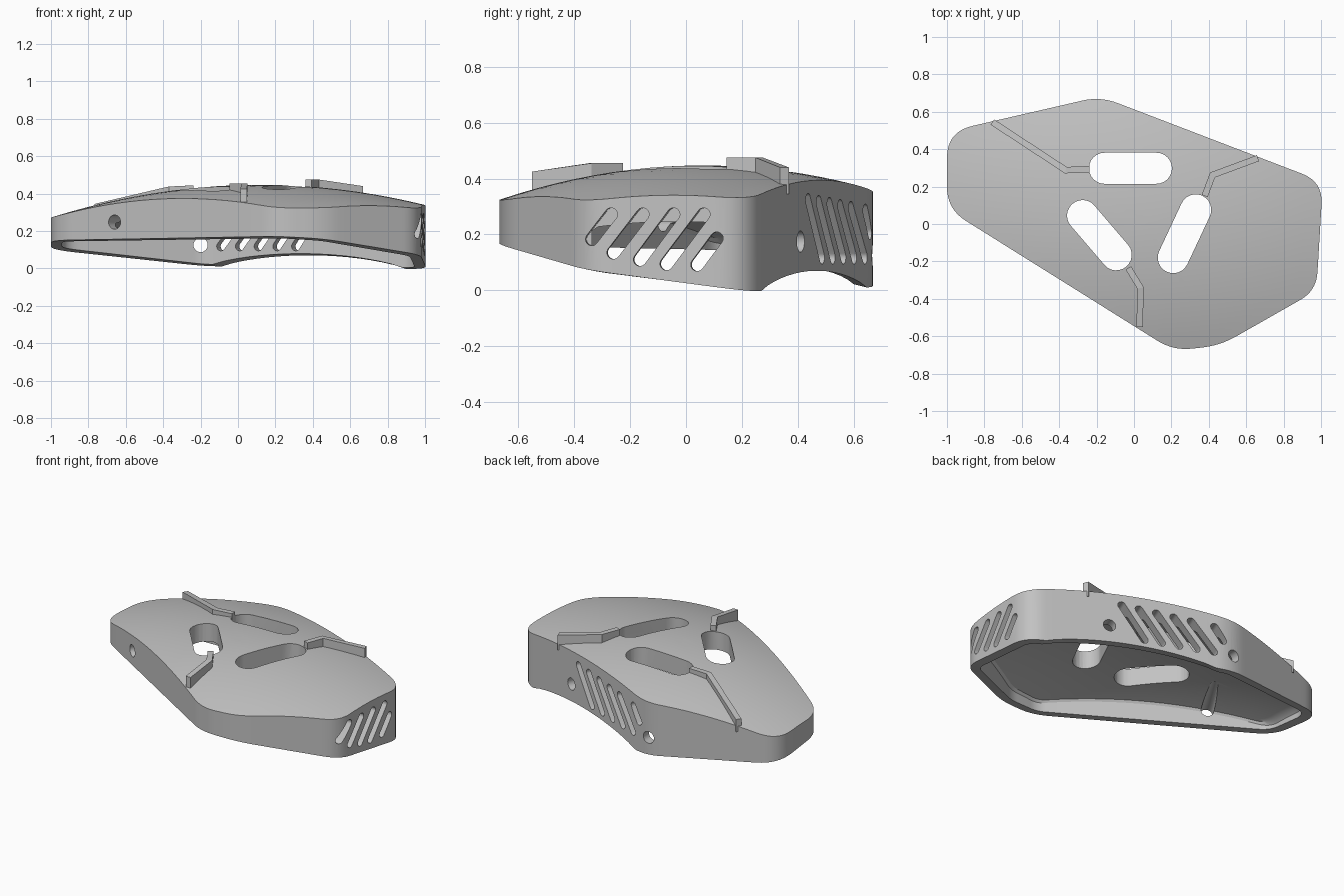
import bpy, bmesh, math
from mathutils import Vector

if "Cube" in bpy.data.objects:
    bpy.data.objects.remove(bpy.data.objects["Cube"])

grey = bpy.data.materials.new("matte grey")
grey.use_nodes = True
colour = (0.54, 0.54, 0.54, 1)
grey.diffuse_color = colour
grey.node_tree.nodes["Principled BSDF"].inputs["Base Color"].default_value = colour

# Plan corners, anticlockwise: x, y, height of lower edge, rounding length
CORNERS = [(-1, 0.08, 0.15, 0.12), (0.21, -0.677, 0.172, 0.1),
           (0.46, -0.65, 0.158, 0.1), (0.975, -0.357, 0.073, 0.1),
           (1.01, 0.226, -0.004, 0.12), (-0.18, 0.682, 0.012, 0.1),
           (-1, 0.493, 0.1, 0.14)]
FRONT_LEFT, SIDE_FRONT, SIDE_BACK = 0, 3, 4
N = len(CORNERS)
WALL, ROOF = 0.06, 0.115
CENTRE = Vector((0.1, 0, 0))


def dome(x, y):
    dx, dy = x - 0.12, y - 0.06
    return 0.447 - 0.141 * dx * dx - 0.235 * dy * dy - 0.04 * dx * dy


def edge_normal(a, b):
    d = b - a
    return Vector((d.y, -d.x, 0)).normalized()


def outline(inset):
    """Rounded plan outline, moved inwards; z carries the sloping lower edge."""
    base = [Vector(c[:3]) for c in CORNERS]
    pts = []
    for i, p in enumerate(base):
        n1 = edge_normal(base[i - 1], p)
        n2 = edge_normal(p, base[(i + 1) % N])
        q = p - (n1 + n2) * inset / (1 + n1.dot(n2))
        q.z -= 0.17 * (q.y - p.y)
        pts.append(q)
    ring = []
    for i, p in enumerate(pts):
        before, after = pts[i - 1], pts[(i + 1) % N]
        r = CORNERS[i][3] - inset * 0.8
        start = p + (before - p).normalized() * r
        end = p + (after - p).normalized() * r
        for k in range(9):
            t = k / 8
            ring.append(start * (1 - t) ** 2 + p * 2 * t * (1 - t) + end * t * t)
        r_next = CORNERS[(i + 1) % N][3] - inset * 0.8
        stop = after + (p - after).normalized() * r_next
        arch = 0.066 if i == SIDE_BACK else 0
        for k in range(1, 16):
            t = k / 16
            q = end.lerp(stop, t)
            q.z += arch * (4 * t * (1 - t)) ** 0.85
            ring.append(q)
    return ring


def surface(ring, scale, drop):
    out = []
    for p in ring:
        x = CENTRE.x + (p.x - CENTRE.x) * scale
        y = CENTRE.y + (p.y - CENTRE.y) * scale
        out.append(Vector((x, y, dome(x, y) - drop)))
    return out


def finish(name, bm):
    bmesh.ops.recalc_face_normals(bm, faces=bm.faces[:])
    mesh = bpy.data.meshes.new(name)
    bm.to_mesh(mesh)
    bm.free()
    mesh.materials.append(grey)
    obj = bpy.data.objects.new(name, mesh)
    bpy.context.collection.objects.link(obj)
    return obj


# Hollow shell: rings from the roof centre, over the rim, back under the roof
outer, inner = outline(0), outline(WALL)
steps = [k / 10 for k in range(1, 11)]
rings = [surface(outer, s, 0) for s in steps]
rings += [outer, inner, surface(inner, 1, ROOF + 0.012), surface(inner, 0.98, ROOF)]
rings += [surface(inner, s * 0.95, ROOF) for s in reversed(steps)]
bm = bmesh.new()
loops = [[bm.verts.new(p) for p in ring] for ring in rings]
count = len(outer)
for a, b in zip(loops, loops[1:]):
    for i in range(count):
        j = (i + 1) % count
        bm.faces.new((a[i], a[j], b[j], b[i]))
for loop, drop in ((loops[0], 0), (loops[-1], ROOF)):
    tip = bm.verts.new((CENTRE.x, CENTRE.y, dome(CENTRE.x, CENTRE.y) - drop))
    for i in range(count):
        bm.faces.new((loop[i], loop[(i + 1) % count], tip))
shell = finish("shell", bm)

# Openings: stadium prisms gathered in one cutter
cuts = bmesh.new()


def slot(p, q, axis, radius, depth):
    p, q, axis = Vector(p), Vector(q), Vector(axis).normalized()
    u = q - p
    u = u.normalized() if u.length > 0.001 else axis.orthogonal().normalized()
    v = axis.cross(u)
    ring = []
    for centre, turn in ((q, -0.5), (p, 0.5)):
        for k in range(13):
            a = math.pi * (turn + k / 12)
            if p == q and k == 12:
                continue
            ring.append(centre + (u * math.cos(a) + v * math.sin(a)) * radius)
    low = [cuts.verts.new(c - axis * depth) for c in ring]
    high = [cuts.verts.new(c + axis * depth) for c in ring]
    cuts.faces.new(low)
    cuts.faces.new(high)
    for i in range(len(ring)):
        j = (i + 1) % len(ring)
        cuts.faces.new((low[i], low[j], high[j], high[i]))


def wall_slot(i, axis, start, end, radius, depth=0.09):
    """Slot on the wall after corner i, ends given as (x or y, z)."""
    a, b = Vector(CORNERS[i][:3]), Vector(CORNERS[(i + 1) % N][:3])
    ends = []
    for value, z in (start, end):
        p = a.lerp(b, (value - a[axis]) / (b[axis] - a[axis]))
        p.z = z
        ends.append(p)
    slot(*ends, edge_normal(a, b), radius, depth)


# Three roof slots
for x1, y1, x2, y2 in ((-0.158, 0.298, 0.12, 0.298), (-0.275, 0.045, -0.095, -0.165),
                       (0.33, 0.076, 0.21, -0.18)):
    slot((x1, y1, 0.42), (x2, y2, 0.42), (0, 0, 1), 0.083, 0.2)

# Slanted vents in the back wall
for k in range(5):
    x = -0.07 + 0.1 * k
    wall_slot(SIDE_BACK, 0, (x, 0.118), (x + 0.13, 0.295 + 0.007 * k), 0.024)
wall_slot(SIDE_BACK, 0, (-0.125, 0.205), (-0.075, 0.285), 0.024)

# Slanted vents in the side wall
for y1, z1, y2, z2 in ((-0.338, 0.183, -0.268, 0.272), (-0.26, 0.135, -0.155, 0.272),
                       (-0.165, 0.11, -0.045, 0.272), (-0.07, 0.095, 0.063, 0.272),
                       (0.04, 0.092, 0.11, 0.186)):
    wall_slot(SIDE_FRONT, 1, (y1, z1), (y2, z2), 0.023)

# Round holes
wall_slot(SIDE_BACK, 0, (0.53, 0.175), (0.53, 0.175), 0.038)
wall_slot(FRONT_LEFT, 0, (-0.66, 0.248), (-0.66, 0.248), 0.038, 0.34)
slot((-0.2, 0.67, 0.125), (-0.2, 0.67, 0.125), (0, 1, 0), 0.038, 0.12)

cutter = finish("opening_cutter", cuts)
cutter.hide_render = True
cut = shell.modifiers.new("openings", "BOOLEAN")
cut.operation, cut.solver, cut.object = "DIFFERENCE", "EXACT", cutter
bpy.context.view_layer.objects.active = shell
shell.select_set(True)
bpy.ops.object.modifier_apply(modifier=cut.name)
bpy.data.objects.remove(cutter)
bpy.ops.object.shade_smooth_by_angle(angle=math.radians(30))


# Raised bent ribs on the roof
def rib(name, path, half=0.017):
    pts = [Vector(p) for p in path]
    normals = [edge_normal(a, b) for a, b in zip(pts, pts[1:])]
    bm = bmesh.new()
    sections = []
    for i, p in enumerate(pts):
        n1, n2 = normals[max(i - 1, 0)], normals[min(i, len(normals) - 1)]
        side = (n1 + n2) * half / (1 + n1.dot(n2))
        base = Vector((p.x, p.y, dome(p.x, p.y) - 0.035))
        sections.append([bm.verts.new(c) for c in (base - side, base + side, p + side, p - side)])
    for a, b in zip(sections, sections[1:]):
        for i in range(4):
            j = (i + 1) % 4
            bm.faces.new((a[i], a[j], b[j], b[i]))
    bm.faces.new(sections[0])
    bm.faces.new(sections[-1])
    finish(name, bm)


rib("right_rib", ((-0.757, 0.545, 0.345), (-0.365, 0.288, 0.438), (-0.238, 0.293, 0.444)))
rib("left_rib", ((0.378, 0.15, 0.475), (0.42, 0.262, 0.475), (0.663, 0.352, 0.44)))
rib("front_rib", ((-0.03, -0.235, 0.455), (0.035, -0.342, 0.455), (0.03, -0.55, 0.425)))
